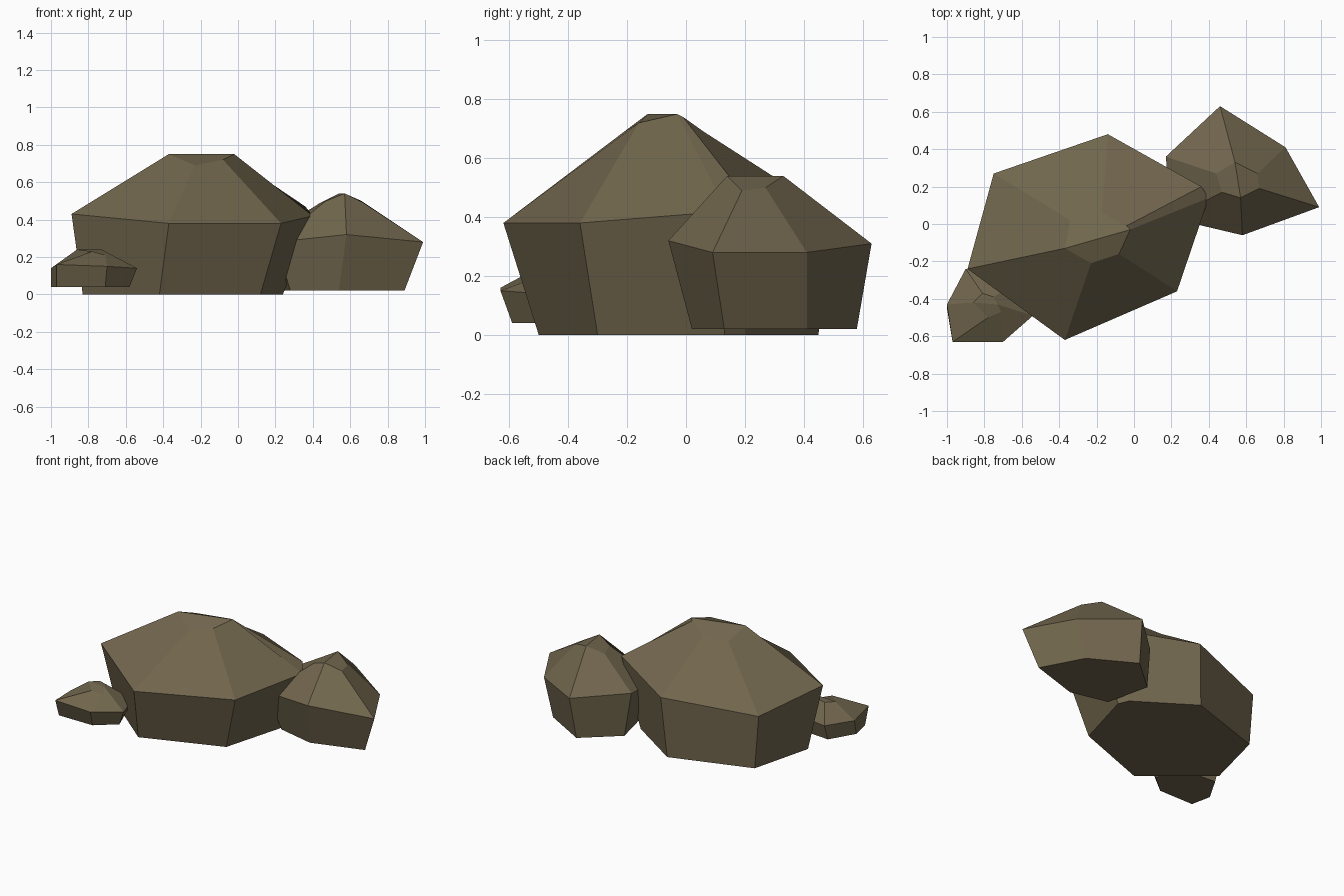
import bpy
import bmesh

default_cube = bpy.data.objects.get("Cube")
if default_cube:
    bpy.data.objects.remove(default_cube, do_unlink=True)


def make_material(name, colour):
    material = bpy.data.materials.new(name)
    material.use_nodes = True
    material.diffuse_color = colour
    shader = material.node_tree.nodes["Principled BSDF"]
    shader.inputs["Base Color"].default_value = colour
    shader.inputs["Roughness"].default_value = 0.9
    return material


stone = make_material("brown stone", (0.165, 0.133, 0.075, 1))


def make_rock(name, base_height, base, shoulder, crown, ridge):
    """Loft a faceted boulder through three rings, creasing its cap along a ridge."""
    bm = bmesh.new()
    foot = [bm.verts.new((x, y, base_height)) for x, y in base]
    middle = [bm.verts.new(point) for point in shoulder]
    top = [bm.verts.new(point) for point in crown]
    count = len(foot)

    # Sloping walls and upper facets
    for lower, upper in ((foot, middle), (middle, top)):
        for i in range(count):
            j = (i + 1) % count
            bm.faces.new((lower[i], lower[j], upper[j], upper[i]))

    # Flat underside and two-sided cap
    bm.faces.new(list(reversed(foot)))
    start, end = ridge
    bm.faces.new(top[start:end + 1])
    bm.faces.new(top[end:] + top[:start + 1])
    bmesh.ops.recalc_face_normals(bm, faces=bm.faces[:])

    mesh = bpy.data.meshes.new(name)
    bm.to_mesh(mesh)
    bm.free()
    mesh.materials.append(stone)
    rock = bpy.data.objects.new(name, mesh)
    bpy.context.collection.objects.link(rock)
    return rock


# Main boulder; rings run counter-clockwise starting at the right-hand end
make_rock(
    "large_rock", 0,
    base=[(-.83, -.16), (-.42, -.5), (.12, -.3), (.24, .13),
          (.21, .2), (-.17, .45), (-.72, .27)],
    shoulder=[(-.89, -.24, .43), (-.37, -.62, .38), (.23, -.36, .38),
              (.4, .14, .42), (.36, .2, .47), (-.14, .48, .42),
              (-.75, .27, .37)],
    crown=[(-.37, -.13, .75), (-.23, -.21, .69), (-.08, -.16, .72),
           (-.02, -.03, .75), (-.04, -.01, .74), (-.17, .06, .69),
           (-.34, .02, .69)],
    ridge=(0, 3),
)

# Medium boulder tucked behind one end
make_rock(
    "medium_rock", .02,
    base=[(.54, .02), (.89, .13), (.74, .41), (.44, .58),
          (.21, .38), (.28, .08)],
    shoulder=[(.58, -.06, .32), (.99, .09, .28), (.81, .41, .28),
              (.46, .63, .31), (.17, .36, .32), (.2, .03, .28)],
    crown=[(.57, .14, .54), (.67, .19, .49), (.66, .27, .5),
           (.54, .33, .54), (.44, .27, .49), (.47, .17, .5)],
    ridge=(0, 3),
)

# Small stone at the front corner
make_rock(
    "small_rock", .04,
    base=[(-1, -.45), (-.97, -.59), (-.71, -.59), (-.58, -.48),
          (-.65, -.3), (-.9, -.28)],
    shoulder=[(-1, -.43, .14), (-.97, -.63, .16), (-.7, -.63, .15),
              (-.54, -.49, .14), (-.6, -.3, .14), (-.9, -.24, .15)],
    crown=[(-.86, -.42, .24), (-.78, -.5, .23), (-.71, -.47, .21),
           (-.73, -.43, .24), (-.75, -.39, .24), (-.81, -.37, .24)],
    ridge=(0, 3),
)
